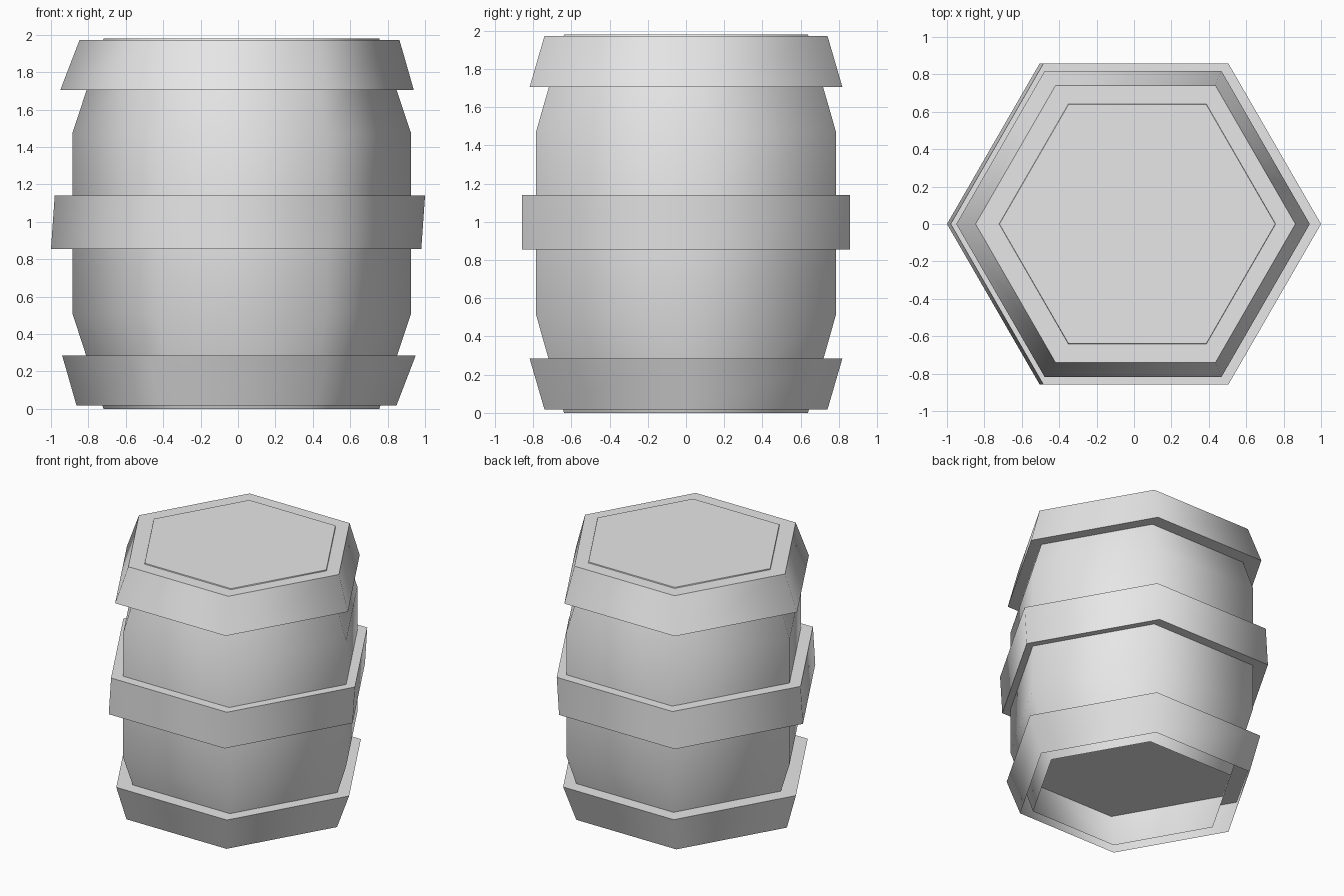
import bpy, bmesh, math

cube = bpy.data.objects.get("Cube")
if cube:
    bpy.data.objects.remove(cube, do_unlink=True)

SIDES = 6

grey = bpy.data.materials.new("light_grey")
grey.use_nodes = True
colour = (0.8, 0.8, 0.8, 1)
grey.diffuse_color = colour
grey.node_tree.nodes["Principled BSDF"].inputs["Base Color"].default_value = colour


def hex_loft(name, rings, closed_bottom=True):
    """Stack hexagonal rings, each (z, radius, x centre), into one part."""
    bm = bmesh.new()
    loops = []
    for z, radius, cx in rings:
        angles = [2 * math.pi * i / SIDES for i in range(SIDES)]
        loops.append([bm.verts.new((cx + radius * math.cos(a), radius * math.sin(a), z))
                      for a in angles])
    for low, high in zip(loops, loops[1:]):
        for i in range(SIDES):
            j = (i + 1) % SIDES
            bm.faces.new((low[i], low[j], high[j], high[i]))
    bm.faces.new(loops[-1])
    if closed_bottom:
        bm.faces.new(loops[0][::-1])
    mesh = bpy.data.meshes.new(name)
    bm.to_mesh(mesh)
    bm.free()
    mesh.materials.append(grey)
    obj = bpy.data.objects.new(name, mesh)
    bpy.context.collection.objects.link(obj)
    # Rounded shading around the sides, crisp rims
    bpy.ops.object.select_all(action="DESELECT")
    obj.select_set(True)
    bpy.context.view_layer.objects.active = obj
    bpy.ops.object.shade_smooth_by_angle(angle=math.radians(65))
    return obj


# Bulging body, open underneath
hex_loft("barrel_body", [(0, 0.737, 0.018), (0.51, 0.905, 0.02),
                         (1.475, 0.905, 0.02), (1.98, 0.737, 0.018)], closed_bottom=False)

# Three hoops: flared lower one (open underneath), straight middle, flared upper
hex_loft("lower_hoop", [(0.017, 0.855, -0.008), (0.285, 0.945, 0.005)], closed_bottom=False)
hex_loft("middle_hoop", [(0.855, 0.99, -0.01), (1.14, 0.99, 0.01)])
hex_loft("upper_hoop", [(1.705, 0.945, -0.005), (1.973, 0.855, 0.008)])
